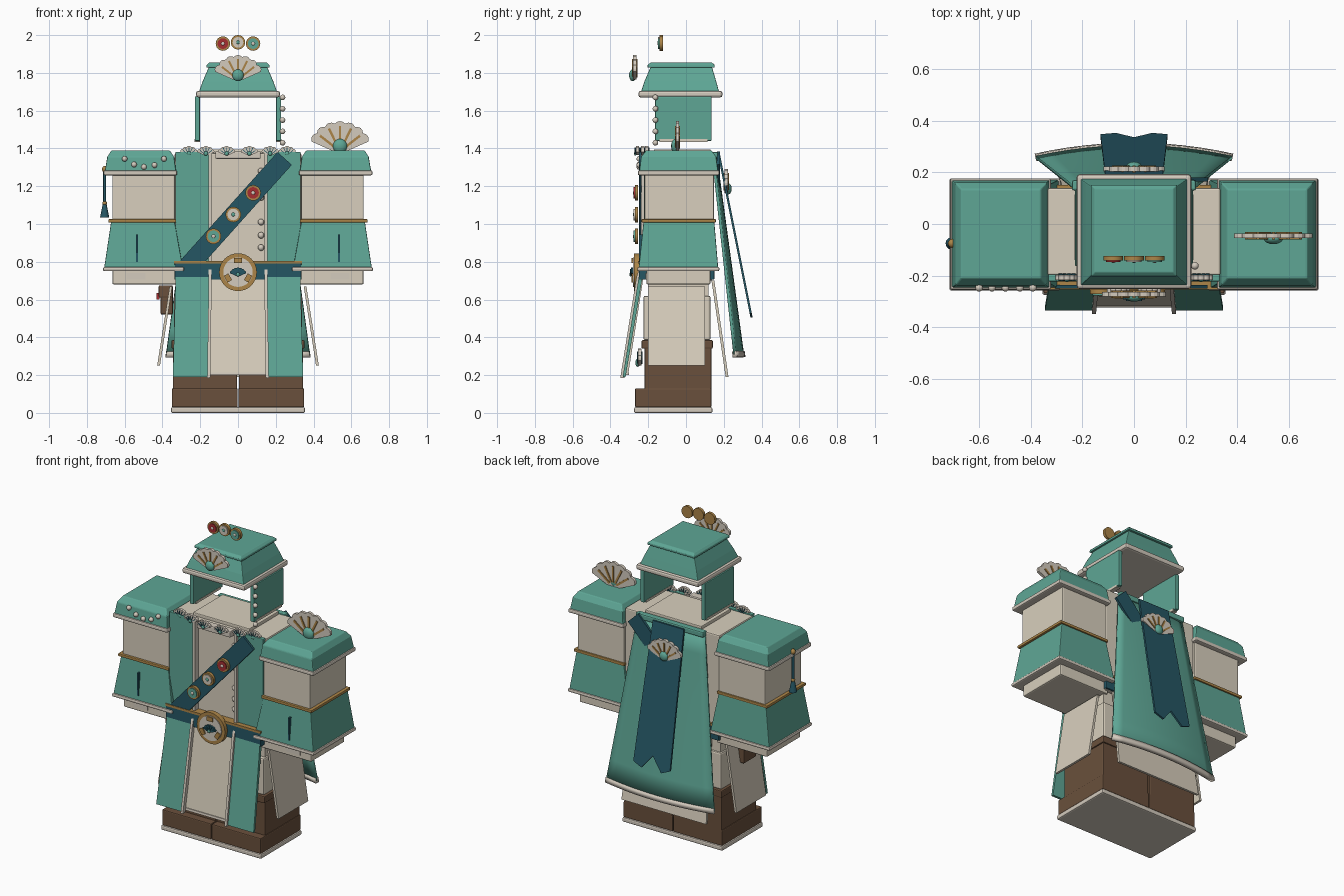
import bpy, bmesh, math
from mathutils import Matrix

if "Cube" in bpy.data.objects:
    bpy.data.objects.remove(bpy.data.objects["Cube"])


def colour(name, r, g, b):
    m = bpy.data.materials.new(name)
    lin = [((c / 255 + 0.055) / 1.055) ** 2.4 for c in (r, g, b)]
    m.diffuse_color = (*lin, 1)
    m.use_nodes = True
    m.node_tree.nodes["Principled BSDF"].inputs["Base Color"].default_value = m.diffuse_color
    return m


TEAL = colour("sea_teal", 94, 166, 149)
DARK = colour("deep_teal", 37, 86, 100)
CREAM = colour("cream_cloth", 216, 207, 189)
PEARL = colour("pearl_trim", 212, 203, 190)
BROWN = colour("boot_brown", 106, 80, 60)
GOLD = colour("gold", 172, 133, 72)
RED = colour("red_enamel", 165, 45, 48)


def finish(bm, name, mat, bevel=0, smooth=False):
    bmesh.ops.recalc_face_normals(bm, faces=bm.faces)
    me = bpy.data.meshes.new(name)
    bm.to_mesh(me)
    bm.free()
    ob = bpy.data.objects.new(name, me)
    bpy.context.collection.objects.link(ob)
    me.materials.append(mat)
    if bevel:
        mod = ob.modifiers.new("bevel", 'BEVEL')
        mod.width, mod.segments, mod.limit_method = bevel, 2, 'ANGLE'
    if smooth:
        bpy.ops.object.select_all(action='DESELECT')
        ob.select_set(True)
        bpy.context.view_layer.objects.active = ob
        bpy.ops.object.shade_smooth_by_angle(angle=math.radians(40))
    return ob


def loft(name, mat, levels, bevel=0, s=1):
    """Stack of rectangles (z, x0, x1, y0, y1); s=-1 mirrors in x."""
    bm = bmesh.new()
    rings = [[bm.verts.new((s * x, y, z)) for x, y in ((a, c), (b, c), (b, d), (a, d))]
             for z, a, b, c, d in levels]
    for lo, hi in zip(rings, rings[1:]):
        for i in range(4):
            j = (i + 1) % 4
            bm.faces.new((lo[i], lo[j], hi[j], hi[i]))
    bm.faces.new(rings[0])
    bm.faces.new(rings[-1])
    return finish(bm, name, mat, bevel)


def box(name, mat, x0, x1, y0, y1, z0, z1, bevel=0, s=1):
    return loft(name, mat, [(z0, x0, x1, y0, y1), (z1, x0, x1, y0, y1)], bevel, s)


def plate(name, mat, pts, y0, y1):
    """Outline in x, z pushed through from y0 to y1."""
    bm = bmesh.new()
    a = [bm.verts.new((x, y0, z)) for x, z in pts]
    b = [bm.verts.new((x, y1, z)) for x, z in pts]
    bm.faces.new(a)
    bm.faces.new(b)
    for i in range(len(a)):
        j = (i + 1) % len(a)
        bm.faces.new((a[i], a[j], b[j], b[i]))
    return finish(bm, name, mat)


def strip(name, mat, p, q, w, y0, y1):
    dx, dz = q[0] - p[0], q[1] - p[1]
    l = math.hypot(dx, dz)
    nx, nz = -dz / l * w, dx / l * w
    return plate(name, mat, [(p[0] - nx, p[1] - nz), (q[0] - nx, q[1] - nz),
                             (q[0] + nx, q[1] + nz), (p[0] + nx, p[1] + nz)], y0, y1)


def disc(name, mat, x, y, z, r, depth, seg=24):
    bm = bmesh.new()
    bmesh.ops.create_cone(bm, cap_ends=True, segments=seg, radius1=r, radius2=r, depth=depth)
    bmesh.ops.transform(bm, verts=bm.verts, matrix=Matrix.Translation((x, y, z))
                        @ Matrix.Rotation(math.pi / 2, 4, 'X'))
    return finish(bm, name, mat, 0, True)


def rod(name, mat, x, y, z0, z1, r0, r1):
    bm = bmesh.new()
    bmesh.ops.create_cone(bm, cap_ends=True, segments=12, radius1=r0, radius2=r1, depth=z1 - z0)
    bmesh.ops.translate(bm, verts=bm.verts, vec=(x, y, (z0 + z1) / 2))
    return finish(bm, name, mat, 0, True)


def ball(name, mat, x, y, z, r, flat=1):
    bm = bmesh.new()
    bmesh.ops.create_uvsphere(bm, u_segments=14, v_segments=9, radius=r)
    bmesh.ops.transform(bm, verts=bm.verts, matrix=Matrix.Translation((x, y, z))
                        @ Matrix.Diagonal((1, flat, 1, 1)))
    return finish(bm, name, mat, 0, True)


def shell(name, x, y, z, r, ribs=GOLD, plate_mat=PEARL, lobes=7, thick=0.018, face=-1):
    """Scalloped fan with raised ribs and a round hub."""
    pts = [(x - r * .22, z), (x + r * .22, z)]
    lo, span, n = math.radians(20), math.radians(140), lobes * 4
    for i in range(n + 1):
        a = lo + span * i / n
        rr = r * (0.93 + 0.07 * abs(math.sin(math.pi * i / 4)))
        pts.append((x + rr * math.cos(a) * 1.07, z + rr * math.sin(a)))
    plate(name, plate_mat, pts, y - thick / 2, y + thick / 2)
    for k in range(5):
        a = math.radians(38 + 26 * k)
        c, sn = math.cos(a), math.sin(a)
        strip(name + "_rib", ribs, (x + .2 * r * c, z + .2 * r * sn),
              (x + .84 * r * c, z + .84 * r * sn), r * .04, y - thick * .8, y + thick * .8)
    ball(name + "_hub", TEAL, x, y + face * thick * .6, z + r * .17, r * .24, 0.6)


def medal(name, mat, x, y, z, r):
    disc(name + "_rim", GOLD, x, y, z, r, 0.018)
    disc(name + "_face", mat, x, y - 0.004, z, r * .74, 0.022)
    ball(name + "_stud", PEARL if mat != PEARL else TEAL, x, y - 0.014, z, r * .25, 0.5)


# Boots, legs and hanging hip panels
box("sole", PEARL, -.355, .355, -.275, .14, 0, .03, .008)
for s in (1, -1):
    box("boot_foot", BROWN, .002, .35, -.27, .135, .03, .13, .006, s)
    box("boot_shaft", BROWN, .004, .345, -.22, .135, .1, .385, .006, s)
    box("boot_cuff", BROWN, .004, .352, -.235, .142, .34, .385, .006, s)
    shell("boot_shell", s * .18, -.245, .25, .09, DARK)
    box("thigh", CREAM, .01, .34, -.225, .13, .385, .62, .01, s)
    loft("hip_panel", CREAM, [(.25, .413, .428, -.2, .1), (.67, .348, .362, -.2, .1)], 0, s)
box("hips", CREAM, -.33, .33, -.2, .12, .6, .75)
loft("back_skirt", CREAM, [(.19, -.3, .3, .21, .225), (.7, -.28, .28, .135, .15)])

# Torso and coat front
box("torso", CREAM, -.335, .335, -.2, .14, .7, 1.375, .008)
box("neck_base", CREAM, -.2, .2, -.17, .13, 1.37, 1.395, .005)
loft("apron", CREAM, [(.21, -.155, .155, -.318, -.305), (.72, -.15, .15, -.24, -.225)])
loft("apron_hem", PEARL, [(.2, -.155, .155, -.324, -.303), (.215, -.155, .155, -.322, -.302)])
for s in (1, -1):
    box("lapel", TEAL, .15, .332, -.222, -.195, .75, 1.382, .004, s)
    loft("coat_tail", TEAL, [(.19, .16, .345, -.335, -.32), (.72, .15, .33, -.25, -.23)], 0, s)
    loft("coat_edge", PEARL, [(.185, .147, .163, -.348, -.325), (.72, .139, .155, -.262, -.235),
                              (.8, .139, .155, -.237, -.2), (1.385, .139, .155, -.237, -.2)], 0, s)
for z in (.875, .94, 1.01, 1.14, 1.21, 1.28):
    ball("coat_button", PEARL, .122, -.208, z, .017)

# Belt and round buckle
box("belt", DARK, -.336, .336, -.25, .15, .705, .795, .004)
box("belt_edge", GOLD, -.338, .338, -.253, .152, .79, .805)
disc("buckle_rim", GOLD, 0, -.26, .745, .1, .03, 32)
disc("buckle_face", PEARL, 0, -.264, .745, .078, .032, 32)
for a in (90, 210, 330):
    c, d = math.cos(math.radians(a)), math.sin(math.radians(a))
    strip("buckle_stud", GOLD, (.048 * c, .745 + .048 * d), (.075 * c, .745 + .075 * d),
          .02, -.288, -.27)
shell("buckle_shell", 0, -.283, .725, .045, DARK, DARK)

# Diagonal sash with medals
strip("sash", DARK, (-.268, .772), (.247, 1.347), .051, -.25, -.236)
strip("sash_back", DARK, (.04, 1.13), (.25, 1.35), .05, .165, .18)
for mat, x, z in ((TEAL, -.13, .935), (PEARL, -.025, 1.05), (RED, .08, 1.165)):
    medal("sash_medal", mat, x, -.262, z, .041)

# Collar of small shells
for x in (-.26, -.17, -.06, .06, .17, .26):
    shell("collar_shell", x, -.272 + abs(x) * .25, 1.365, .048, DARK, lobes=5)
box("collar_band", PEARL, -.12, .12, -.25, -.2, 1.345, 1.385, .006)

# Sleeves, shoulder pads and hands
for s in (1, -1):
    box("hand", CREAM, .305, .665, -.21, .13, .68, .76, .008, s)
    box("hand_plate", PEARL, .49, .59, -.215, -.2, .705, .74, 0, s)
    box("cuff_trim", PEARL, .285, .715, -.258, .177, .75, .772, .008, s)
    loft("cuff", TEAL, [(.77, .292, .708, -.25, .17), (1.01, .335, .672, -.225, .15)], .004, s)
    box("cuff_seam", DARK, .53, .54, -.25, -.225, .8, .945, 0, s)
    box("sleeve_band", GOLD, .328, .686, -.235, .158, 1.008, 1.026, .004, s)
    box("sleeve", CREAM, .335, .665, -.22, .148, 1.02, 1.27, .006, s)
    box("pad_trim", PEARL, .322, .712, -.255, .177, 1.258, 1.284, .008, s)
    loft("shoulder_pad", TEAL, [(1.28, .328, .705, -.247, .17), (1.355, .338, .692, -.238, .16),
                                (1.39, .362, .67, -.21, .135)], .005, s)

# Shoulder ornaments and tassel
shell("shoulder_shell", .54, -.045, 1.385, .16)
for x, z in ((-.6, 1.345), (-.55, 1.315), (-.498, 1.302), (-.442, 1.312), (-.392, 1.345)):
    ball("pad_pearl", PEARL, x, -.247, z, .015)
ball("tassel_knob", GOLD, -.703, -.075, 1.29, .018)
rod("tassel_cord", DARK, -.706, -.075, 1.09, 1.29, .008, .008)
ball("tassel_knot", GOLD, -.706, -.075, 1.11, .013)
rod("tassel_fringe", DARK, -.706, -.075, 1.035, 1.105, .024, .01)

# Hip pouch
box("pouch", BROWN, -.41, -.345, -.13, 0, .52, .66, .008)
box("pouch_flap", BROWN, -.42, -.345, -.137, .007, .61, .675, .006)
box("pouch_clasp", RED, -.432, -.415, -.08, -.05, .6, .635)


# Cape with hem, curved across its width
def cape(name, mat, t0, t1, rows, push, thick):
    bm = bmesh.new()
    grid = []
    for j in range(rows + 1):
        t = t0 + (t1 - t0) * j / rows
        row = []
        for i in range(13):
            u = i / 6 - 1
            y = .155 + .145 * t - u * u * (.012 + .03 * t) + push
            row.append(bm.verts.new((u * (.235 + .145 * t), y, 1.37 - 1.06 * t)))
        grid.append(row)
    for a, b in zip(grid, grid[1:]):
        for i in range(12):
            bm.faces.new((a[i], a[i + 1], b[i + 1], b[i]))
    ob = finish(bm, name, mat, 0, True)
    mod = ob.modifiers.new("thickness", 'SOLIDIFY')
    mod.thickness, mod.offset = thick, 0


cape("cape", TEAL, 0, 1, 8, 0, .015)
cape("cape_hem", PEARL, .985, 1.015, 1, 0, .026)
box("cape_bar", TEAL, -.24, .24, .13, .17, 1.345, 1.382, .008)

# Swallow-tailed ribbon hanging over the cape
ribbon = plate("back_ribbon", DARK, [(-.11, 1.37), (.11, 1.37), (.13, .53), (.07, .505),
                                     (0, .59), (-.07, .505), (-.13, .53)], 0, .012)
for v in ribbon.data.vertices:
    v.co.y += .168 + (1.37 - v.co.z) * .2
shell("back_shell", 0, .213, 1.165, .125, face=1)

# Hat with cheek flaps, pearls, shell and crest medals
box("hat_brim", PEARL, -.222, .222, -.252, .193, 1.67, 1.705, .012)
loft("hat_crown", TEAL, [(1.7, -.207, .207, -.238, .175), (1.755, -.187, .187, -.22, .16),
                         (1.83, -.155, .155, -.188, .138)], .004)
loft("hat_top", TEAL, [(1.828, -.167, .167, -.203, .152), (1.842, -.167, .167, -.203, .152),
                       (1.855, -.152, .152, -.187, .137)], .003)
for s in (1, -1):
    box("cheek_flap", TEAL, .202, .228, -.163, .135, 1.44, 1.675, .004, s)
    box("flap_lining", CREAM, .2, .23, -.14, .115, 1.435, 1.45, 0, s)
for i in range(5):
    ball("flap_pearl", PEARL, .236, -.162, 1.43 + .06 * i, .015)
shell("hat_shell", 0, -.272, 1.765, .13)
for mat, x, z in ((RED, -.08, 1.955), (PEARL, 0, 1.962), (TEAL, .08, 1.955)):
    medal("crest_medal", mat, x, -.132, z, .038)
